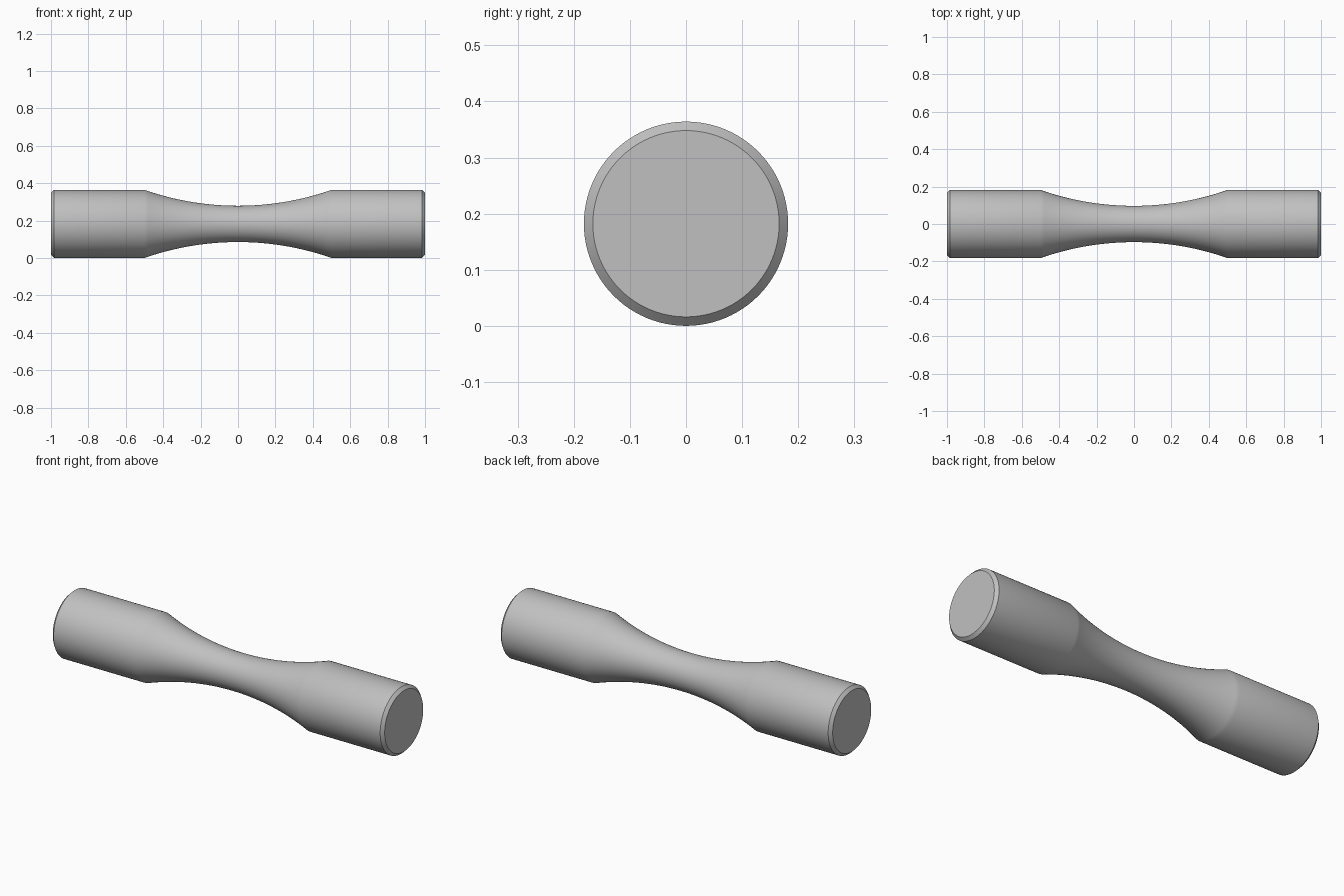
import bpy, bmesh, math
from mathutils import Matrix, Vector

cube = bpy.data.objects.get("Cube")
if cube:
    bpy.data.objects.remove(cube, do_unlink=True)

RADIUS = 0.182      # grip ends
WAIST = 0.097       # thinnest part of the neck
NECK = 0.5          # half length of the curved neck
CHAMFER = 0.016
SIDES = 96
STEPS = 24          # neck arc segments per half

# Plain metal
metal = bpy.data.materials.new("light_grey_metal")
metal.use_nodes = True
colour = (0.53, 0.53, 0.53, 1.0)
metal.diffuse_color = colour
metal.node_tree.nodes["Principled BSDF"].inputs["Base Color"].default_value = colour

# Half profile: circular neck arc, straight grip, end chamfer
depth = RADIUS - WAIST
arc_radius = (NECK ** 2 + depth ** 2) / (2 * depth)
half = []
for i in range(STEPS + 1):
    x = NECK * i / STEPS
    half.append((x, WAIST + arc_radius - math.sqrt(arc_radius ** 2 - x * x)))
half += [(1 - CHAMFER, RADIUS), (1, RADIUS - CHAMFER)]
profile = [(-x, r) for x, r in reversed(half[1:])] + half

# Turn the profile about the x axis and cap both ends
bm = bmesh.new()
rings = []
for x, r in profile:
    rings.append([bm.verts.new(Matrix.Rotation(math.tau * k / SIDES, 3, 'X') @ Vector((x, 0, r)))
                  for k in range(SIDES)])
for a, b in zip(rings, rings[1:]):
    for k in range(SIDES):
        n = (k + 1) % SIDES
        bm.faces.new((a[k], a[n], b[n], b[k]))
bm.faces.new(rings[0])
bm.faces.new(rings[-1])
bmesh.ops.recalc_face_normals(bm, faces=bm.faces)
bmesh.ops.translate(bm, verts=bm.verts, vec=(0, 0, RADIUS))

mesh = bpy.data.meshes.new("waisted_bar")
bm.to_mesh(mesh)
bm.free()
mesh.materials.append(metal)
bar = bpy.data.objects.new("waisted_bar", mesh)
bpy.context.collection.objects.link(bar)

# Smooth sides with crisp chamfer edges
bpy.ops.object.select_all(action='DESELECT')
bar.select_set(True)
bpy.context.view_layer.objects.active = bar
bpy.ops.object.shade_smooth_by_angle(angle=math.radians(30))
